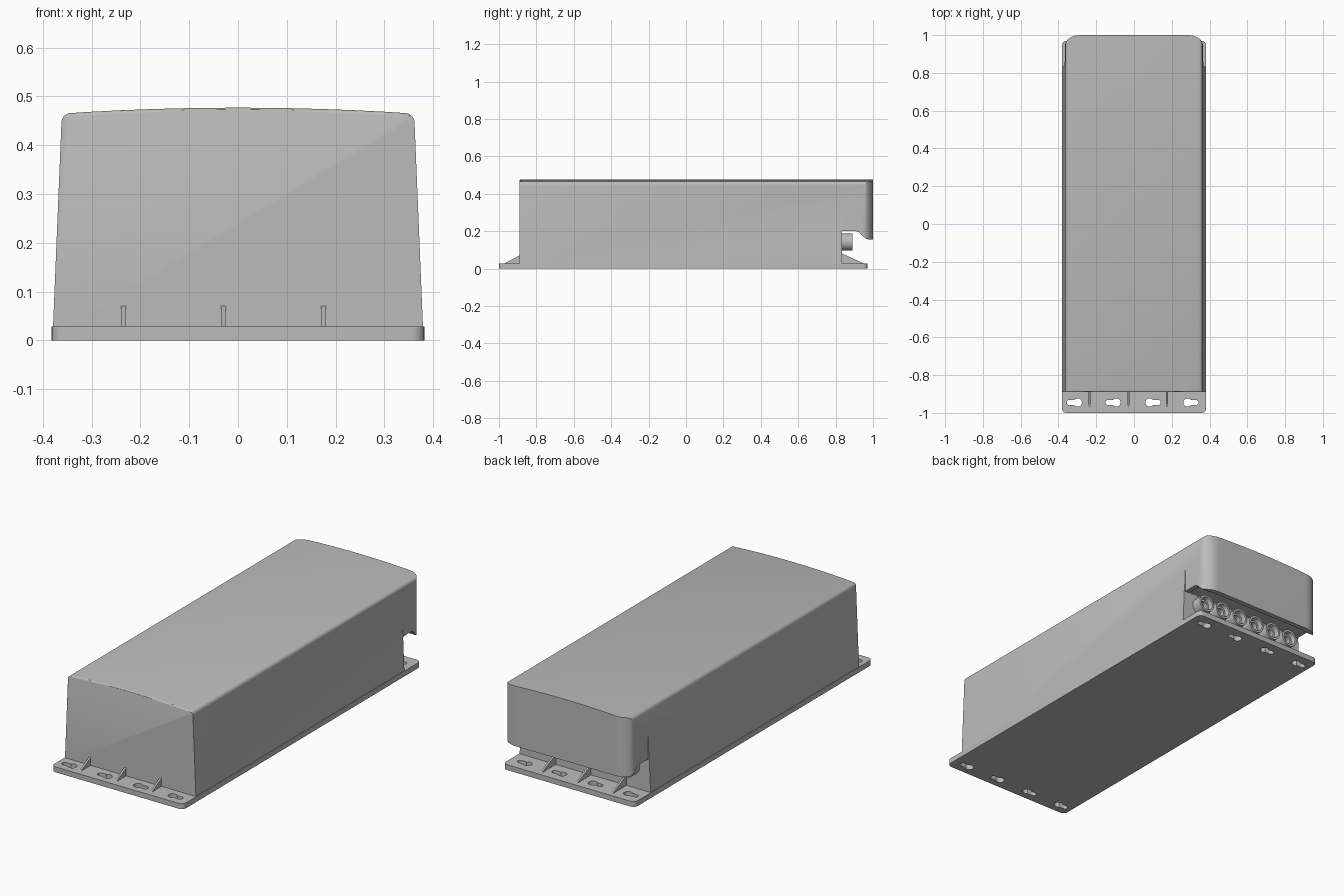
import bpy, bmesh
from math import sin, cos, pi, radians
from mathutils import Vector

cube = bpy.data.objects.get("Cube")
if cube:
    bpy.data.objects.remove(cube, do_unlink=True)

grey = bpy.data.materials.new("housing_grey")
grey.use_nodes = True
colour = (0.5, 0.5, 0.5, 1)
grey.diffuse_color = colour
grey.node_tree.nodes["Principled BSDF"].inputs["Base Color"].default_value = colour

AXES = {"x": lambda a, b, t: (t, a, b),
        "y": lambda a, b, t: (a, t, b),
        "z": lambda a, b, t: (a, b, t)}


def add_object(name, bm):
    bmesh.ops.recalc_face_normals(bm, faces=bm.faces)
    mesh = bpy.data.meshes.new(name)
    bm.to_mesh(mesh)
    bm.free()
    mesh.materials.append(grey)
    obj = bpy.data.objects.new(name, mesh)
    bpy.context.collection.objects.link(obj)
    return obj


def prism(name, outline, axis, start, end):
    """Extrude a closed 2D outline along an axis."""
    bm = bmesh.new()
    face = bm.faces.new([bm.verts.new(AXES[axis](a, b, start)) for a, b in outline])
    new = bmesh.ops.extrude_face_region(bm, geom=[face])["geom"]
    shift = Vector(AXES[axis](0, 0, end - start))
    bmesh.ops.translate(bm, vec=shift, verts=[v for v in new if isinstance(v, bmesh.types.BMVert)])
    return add_object(name, bm)


def arc(cx, cy, rx, ry, a0, a1, n=10):
    steps = [radians(a0 + (a1 - a0) * i / n) for i in range(n + 1)]
    return [(cx + rx * cos(t), cy + ry * sin(t)) for t in steps]


def rect(x0, x1, y0, y1):
    return [(x0, y0), (x1, y0), (x1, y1), (x0, y1)]


def boolean(obj, cutter, operation="DIFFERENCE"):
    mod = obj.modifiers.new("cut", "BOOLEAN")
    mod.operation = operation
    mod.solver = "EXACT"
    mod.object = cutter
    bpy.context.view_layer.objects.active = obj
    bpy.ops.object.modifier_apply(modifier=mod.name)
    bpy.data.objects.remove(cutter, do_unlink=True)


def smooth(obj):
    bpy.ops.object.select_all(action="DESELECT")
    obj.select_set(True)
    bpy.context.view_layer.objects.active = obj
    bpy.ops.object.shade_smooth_by_angle(angle=radians(30))


PLATE = 0.028
FRONT, NOTCH, BACK = -0.89, 0.835, 1.0

# Housing: tapered sides, rounded shoulders and a gently crowned top
half = [(0.38, 0.01)] + arc(0.342, 0.446, 0.02, 0.02, 3, 82, 8)
half += [(x, 0.466 + 0.011 * (1 - (x / 0.345) ** 2)) for x in (0.3, 0.24, 0.18, 0.12, 0.06)]
section = half + [(0, 0.477)] + [(-x, z) for x, z in reversed(half)]
housing = prism("housing", section, "y", FRONT, BACK)

# Round the top front edge
bm = bmesh.new()
bm.from_mesh(housing.data)
rim = [e for e in bm.edges if all(v.co.y < FRONT + 0.01 and v.co.z > 0.46 for v in e.verts)]
bmesh.ops.bevel(bm, geom=rim, offset=0.008, segments=3, affect="EDGES", profile=0.5)
bm.to_mesh(housing.data)
bm.free()

# Round the hood corners in plan
corner = arc(0.285, 0.945, 0.08, 0.055, 0, 90, 12)
plan = [(0.5, -1.2), (0.5, NOTCH), (0.367, NOTCH + 0.002)] + corner
plan += [(-x, y) for x, y in reversed(plan)]
boolean(housing, prism("plan_cutter", plan, "z", -0.1, 0.6), "INTERSECT")

# Open the cable bay below the hood, with a lower lip at the back
bay = [(NOTCH, -0.1), (NOTCH, 0.2), (0.91, 0.2)]
bay += [(0.91 + 0.065 * t, 0.2 - 0.045 * t * t * (3 - 2 * t)) for t in (0.2, 0.4, 0.6, 0.8, 1)]
bay += [(1.1, 0.155), (1.1, -0.1)]
boolean(housing, prism("bay_cutter", bay, "x", -0.6, 0.6))
inner = [(0.34, NOTCH + 0.001)] + arc(0.27, 0.93, 0.07, 0.045, 0, 90, 10)
inner += [(-x, y) for x, y in reversed(inner)]
boolean(housing, prism("lip_cutter", inner, "z", 0.1, 0.205))
smooth(housing)

# Mounting plate with rounded corners
r = 0.025
outline = []
for cx, cy, a in ((0.382 - r, 0.97 - r, 0), (r - 0.382, 0.97 - r, 90),
                  (r - 0.382, r - 1, 180), (0.382 - r, r - 1, 270)):
    outline += arc(cx, cy, r, r, a, a + 90, 6)
plate = prism("mounting_plate", outline, "z", 0, PLATE)

# Keyhole slots at both ends, mirrored about the middle
for y in (-0.945, 0.905):
    for x, side in ((-0.315, 1), (-0.11, 1), (0.1, -1), (0.3, -1)):
        big = arc(0.017, 0, 0.022, 0.022, -140, 140, 16)
        small = arc(-0.027, 0, 0.014, 0.014, 90, 270, 8)
        key = [(x + side * a, y + b) for a, b in big + small]
        boolean(plate, prism("slot_cutter", key, "z", -0.05, 0.1))
smooth(plate)

# Triangular gussets between plate and end walls
for i, x in enumerate((-0.235, -0.03, 0.175)):
    front = [(FRONT + 0.005, 0.02), (FRONT + 0.005, 0.07), (FRONT, 0.07), (-0.97, PLATE), (-0.97, 0.02)]
    rear = [(NOTCH - 0.005, 0.02), (NOTCH - 0.005, 0.08), (NOTCH, 0.08), (0.95, PLATE), (0.95, 0.02)]
    prism(f"front_gusset_{i + 1}", front, "x", x - 0.005, x + 0.005)
    prism(f"rear_gusset_{i + 1}", rear, "x", x - 0.005, x + 0.005)

# Row of hollow cable glands, turned from a profile
profile = [(0, 0.845), (0.02, 0.845), (0.02, 0.868), (0.03, 0.868),
           (0.035, 0.89), (0.046, 0.89), (0.046, NOTCH - 0.005)]
for i in range(6):
    bm = bmesh.new()
    verts = [bm.verts.new((rad, y, 0)) for rad, y in profile]
    edges = [bm.edges.new(pair) for pair in zip(verts, verts[1:])]
    bmesh.ops.spin(bm, geom=verts + edges, cent=(0, 0, 0), axis=(0, 1, 0),
                   angle=2 * pi, steps=32, use_merge=True)
    bmesh.ops.remove_doubles(bm, verts=bm.verts, dist=0.0001)
    bmesh.ops.translate(bm, vec=(0.27 - 0.108 * i, 0, 0.142), verts=bm.verts)
    smooth(add_object(f"cable_gland_{i + 1}", bm))
